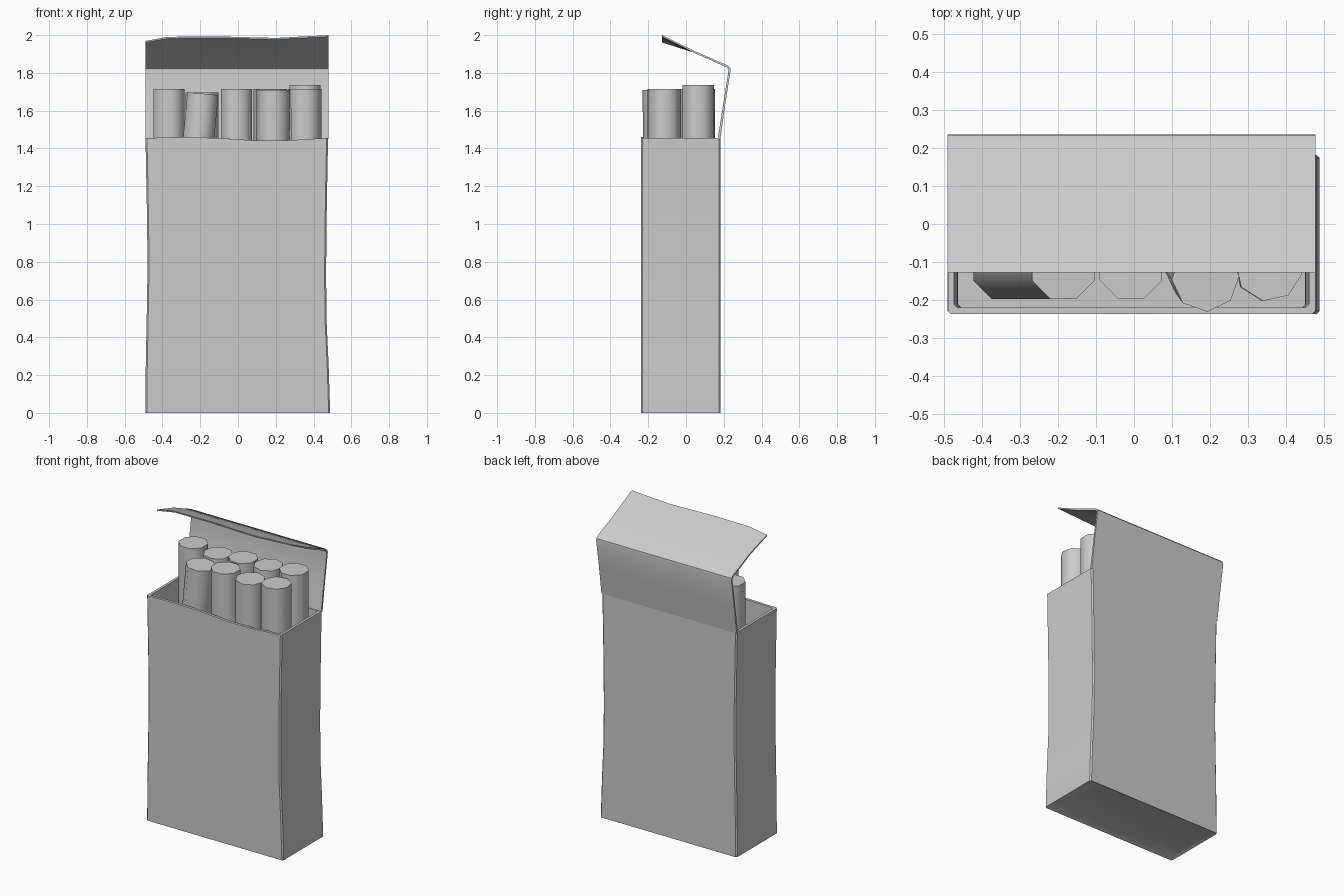
import bpy, bmesh, math
from mathutils import Vector

if "Cube" in bpy.data.objects:
    bpy.data.objects.remove(bpy.data.objects["Cube"])


def lerp_table(t, table):
    for (a, va), (b, vb) in zip(table, table[1:]):
        if t <= b:
            return va + (vb - va) * max(0, (t - a) / (b - a))
    return table[-1][1]


def make_object(name, bm, angle=30):
    bmesh.ops.recalc_face_normals(bm, faces=bm.faces[:])
    me = bpy.data.meshes.new(name)
    bm.to_mesh(me)
    bm.free()
    ob = bpy.data.objects.new(name, me)
    bpy.context.collection.objects.link(ob)
    bpy.ops.object.select_all(action='DESELECT')
    ob.select_set(True)
    bpy.context.view_layer.objects.active = ob
    bpy.ops.object.shade_smooth_by_angle(angle=math.radians(angle))
    return ob


def bridge(bm, loops):
    for a, b in zip(loops, loops[1:]):
        n = len(a)
        for i in range(n):
            bm.faces.new((a[i], a[(i + 1) % n], b[(i + 1) % n], b[i]))


# Carton: slightly warped walls, wavy front lip, hollow inside, recessed base
LEFT = [(0, -.49), (.3, -.488), (.7, -.479), (1.0, -.481), (1.46, -.49)]
RIGHT = [(0, .488), (.25, .48), (.55, .466), (.9, .467), (1.2, .472), (1.46, .477)]
LIP = [(-.49, 1.455), (-.3, 1.46), (-.1, 1.455), (.12, 1.44), (.25, 1.442), (.48, 1.456)]
FRONT, BACK = -.237, .182
STEPS = 10


def ring(bm, z, inset=0, top=False):
    x0, x1 = lerp_table(z, LEFT) + inset, lerp_table(z, RIGHT) - inset
    y0, y1, c = FRONT + inset, BACK - inset, .008
    row = [x0 + c + (x1 - x0 - 2 * c) * i / STEPS for i in range(STEPS + 1)]
    pts = [(x, y0) for x in row] + [(x1, y0 + c), (x1, y1 - c)]
    pts += [(x, y1) for x in reversed(row)] + [(x0, y1 - c), (x0, y0 + c)]
    verts = []
    for x, y in pts:
        zz = z
        if top:
            zz = lerp_table(x, LIP) if y < 0 else 1.455
        verts.append(bm.verts.new((x, y, zz)))
    return verts


bm = bmesh.new()
levels = [0, .25, .5, .75, 1.0, 1.25]
loops = [ring(bm, .008, .018)]
loops += [ring(bm, z) for z in levels] + [ring(bm, 1.455, 0, True)]
loops += [ring(bm, 1.455, .017, True)]
loops += [ring(bm, z, .017) for z in reversed(levels[1:])] + [ring(bm, .03, .017)]
bridge(bm, loops)
bm.faces.new(loops[0])
bm.faces.new(loops[-1])
make_object("carton", bm)

# Open lid flap: thin bent sheet swept across x with an uneven front edge
OUTER = [(.182, 1.45), (.207, 1.63), (.236, 1.812), (.234, 1.826), (.22, 1.84), (.04, 1.918), (-.127, 1.993)]
INNER = [(-.127, 1.985), (.037, 1.909), (.214, 1.83), (.224, 1.822), (.225, 1.812), (.196, 1.63), (.168, 1.45)]
EDGE = [(-.49, -.024), (-.37, -.002), (-.1, 0), (.2, -.008), (.35, 0), (.478, .007)]
bm = bmesh.new()
loops = []
for x, dz in EDGE:
    loop = []
    for y, z in OUTER + INNER:
        k = max(0, (.03 - y) / .157) if z > 1.85 else 0
        loop.append(bm.verts.new((x, y, z + dz * k)))
    loops.append(loop)
bridge(bm, loops)
bm.faces.new(loops[0])
bm.faces.new(loops[-1])
make_object("lid_flap", bm)

# Sticks: eight-sided rods; (top x, y, z), (bottom x, y), twist in degrees
STICKS = [
    ((-.366, .065, 1.715), (-.366, .065), 22.5),
    ((-.19, .065, 1.695), (-.19, .06), 10),
    ((-.008, .065, 1.715), (-.01, .065), 22.5),
    ((.172, .065, 1.715), (.172, .065), 5),
    ((.355, .065, 1.735), (.352, .065), 22.5),
    ((-.186, -.115, 1.69), (-.34, -.115), 22.5),
    ((-.008, -.115, 1.715), (-.008, -.115), 22.5),
    ((.188, -.142, 1.71), (.168, -.115), 3),
    ((.355, -.115, 1.715), (.352, -.115), -10),
]
RADIUS, SIDES = .089, 8
for n, (top, foot, twist) in enumerate(STICKS, 1):
    top, foot = Vector(top), Vector((*foot, .05))
    tilt = Vector((0, 0, 1)).rotation_difference(top - foot).to_matrix()
    bm = bmesh.new()
    loops = []
    for centre in (foot, top):
        angles = [math.radians(twist) + i * math.tau / SIDES for i in range(SIDES)]
        loops.append([bm.verts.new(centre + tilt @ Vector((RADIUS * math.cos(a), RADIUS * math.sin(a), 0)))
                      for a in angles])
    bridge(bm, loops)
    bm.faces.new(loops[0])
    bm.faces.new(loops[1])
    make_object(f"stick_{n}", bm, 50)
